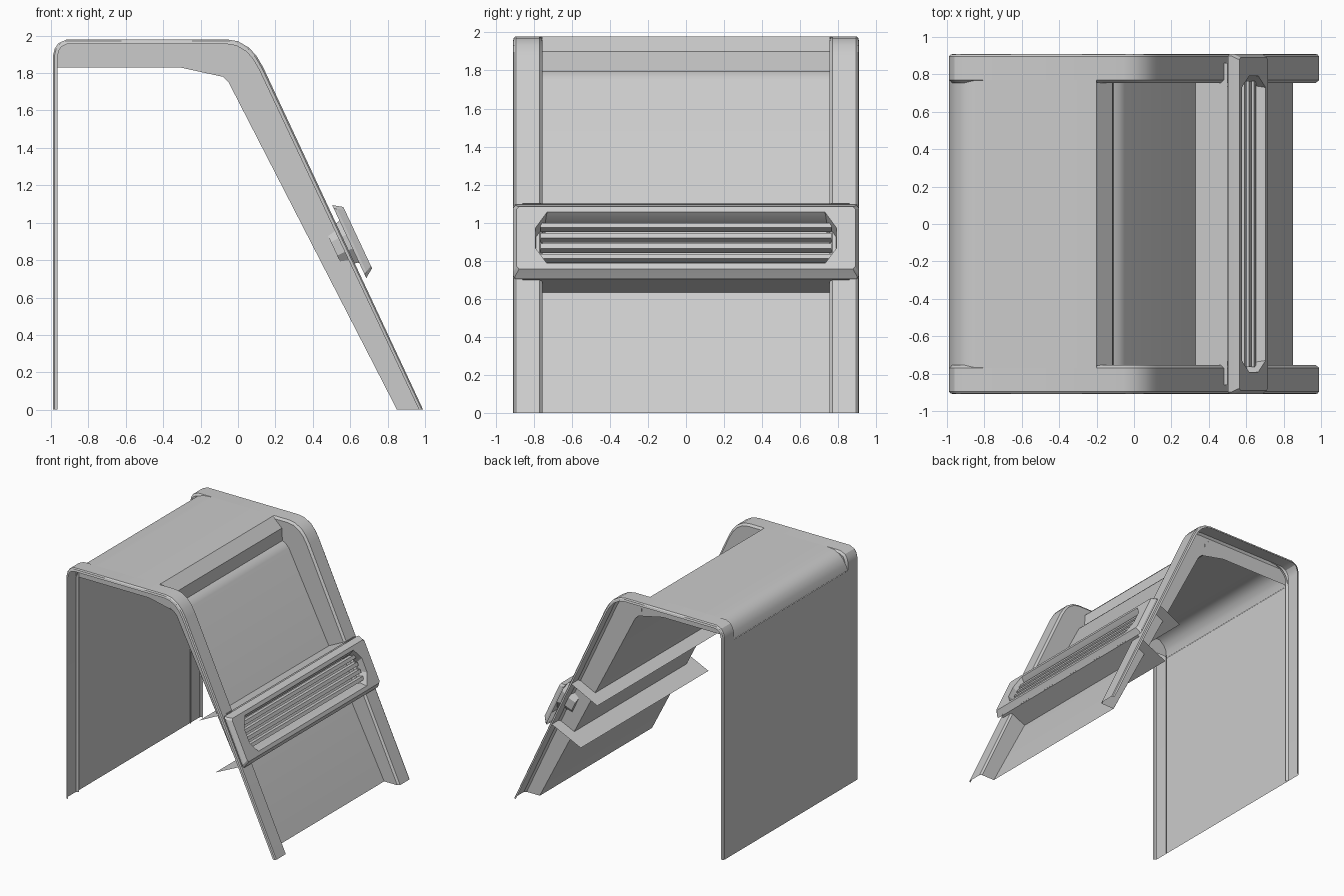
import bpy, bmesh, math
from mathutils import Vector

cube = bpy.data.objects.get("Cube")
if cube:
    bpy.data.objects.remove(cube)

grey = bpy.data.materials.new("plain_grey")
grey.use_nodes = True
colour = (0.6, 0.6, 0.6, 1)
grey.diffuse_color = colour
grey.node_tree.nodes["Principled BSDF"].inputs["Base Color"].default_value = colour


def finish(name, bm):
    mesh = bpy.data.meshes.new(name)
    bm.to_mesh(mesh)
    bm.free()
    mesh.materials.append(grey)
    obj = bpy.data.objects.new(name, mesh)
    bpy.context.collection.objects.link(obj)
    bpy.ops.object.select_all(action='DESELECT')
    obj.select_set(True)
    bpy.context.view_layer.objects.active = obj
    bpy.ops.object.shade_smooth_by_angle(angle=math.radians(28))
    return obj


def loft(name, rows, closed=False):
    """Skin between rows of points."""
    bm = bmesh.new()
    grid = [[bm.verts.new(p) for p in row] for row in rows]
    for a, b in zip(grid, grid[1:]):
        count = len(a)
        for i in range(count if closed else count - 1):
            j = (i + 1) % count
            bm.faces.new((a[i], a[j], b[j], b[i]))
    return finish(name, bm)


def sheet(name, profile, half):
    """Profile in x and z, stretched across y."""
    return loft(name, [[(x, y, z) for x, z in profile] for y in (half, -half)])


def inset(profile, amount):
    """Move a profile inward, to the right of its direction."""
    out = []
    for i, p in enumerate(profile):
        a = Vector(profile[max(i - 1, 0)])
        b = Vector(profile[min(i + 1, len(profile) - 1)])
        t = (b - a).normalized()
        out.append((p[0] + t.y * amount, max(0, p[1] - t.x * amount)))
    return out


# Outer line of the frame, from the rear foot over the top to the front foot
outer = [(-.99, 0), (-.99, 1.89), (-.98, 1.93), (-.96, 1.96), (-.915, 1.98),
         (-.06, 1.98), (0, 1.97), (.06, 1.935), (.1, 1.89), (.135, 1.83), (.99, 0)]
inner = [(.85, 0), (-.05, 1.75), (-.08, 1.78), (-.12, 1.8), (-.27, 1.83), (-.975, 1.83)]

# Edge flanges with turned lips, and the side walls of the channel
section = [(.91, .025), (.905, .008), (.895, 0), (.77, 0), (.755, .018)]
for side, label in ((1, "left"), (-1, "right")):
    rows = [[(x, side * y, z) for x, z in inset(outer, d)] for y, d in section]
    loft(label + "_flange", rows)
    bm = bmesh.new()
    rim = inset(outer, .018)[1:] + inner
    bm.faces.new([bm.verts.new((x, side * .755, z)) for x, z in rim])
    bmesh.ops.triangulate(bm, faces=bm.faces)
    finish(label + "_side_wall", bm)

# Rear wall, rounded top and recessed sloping panel
sheet("rear_wall", [(-.99, 0), (-.99, 1.83)], .77)
sheet("top_panel", [(-.988, 1.83), (-.975, 1.88), (-.95, 1.925), (-.91, 1.96),
                    (-.86, 1.975), (-.78, 1.98), (-.2, 1.98)], .77)
sheet("step_panel", [(-.2, 1.98), (-.115, 1.9), (-.11, 1.795)], .757)
sheet("slope_panel", [(-.11, 1.795), (-.08, 1.78), (-.05, 1.75), (.85, 0)], .757)

# Crossbar, laid out along the slope
origin = Vector((.64, 0, .92))
down = Vector((.423, 0, -.906))
normal = Vector((.906, 0, .423))


def place(u, y, n):
    return origin + down * u + normal * n + Vector((0, y, 0))


def ring(hu, hy, cu, cy, n):
    """Rectangle with cut corners at depth n."""
    half = [(-hu, hy - cy), (-hu + cu, hy), (hu - cu, hy), (hu, hy - cy)]
    return [place(u, y, n) for u, y in half] + [place(-u, -y, n) for u, y in half]


loft("crossbar", [ring(.216, .91, .02, .012, -.05),
                  ring(.205, .91, .02, .012, -.035),
                  ring(.181, .89, .015, .012, 0),
                  ring(.15, .79, .09, .06, 0),
                  ring(.12, .79, .08, .05, -.06),
                  ring(.11, .78, .07, .05, -.14)], closed=True)
bm = bmesh.new()
bm.faces.new([bm.verts.new(p) for p in ring(.11, .78, .07, .05, -.14)])
finish("recess_back", bm)

# Slats in the recess
for k in range(4):
    u = -.09 + k * .06
    cut = [(u - .022, -.075), (u - .014, -.035), (u + .014, -.035), (u + .022, -.075)]
    loft("slat_%d" % (k + 1), [[place(a, y, n) for a, n in cut] for y in (.765, -.765)])

# Thin guide plates running back through the panel
sheet("upper_plate", [(.5, 1.1), (.235, .97)], .86)
sheet("lower_plate", [(.69, .71), (.39, .57)], .86)
